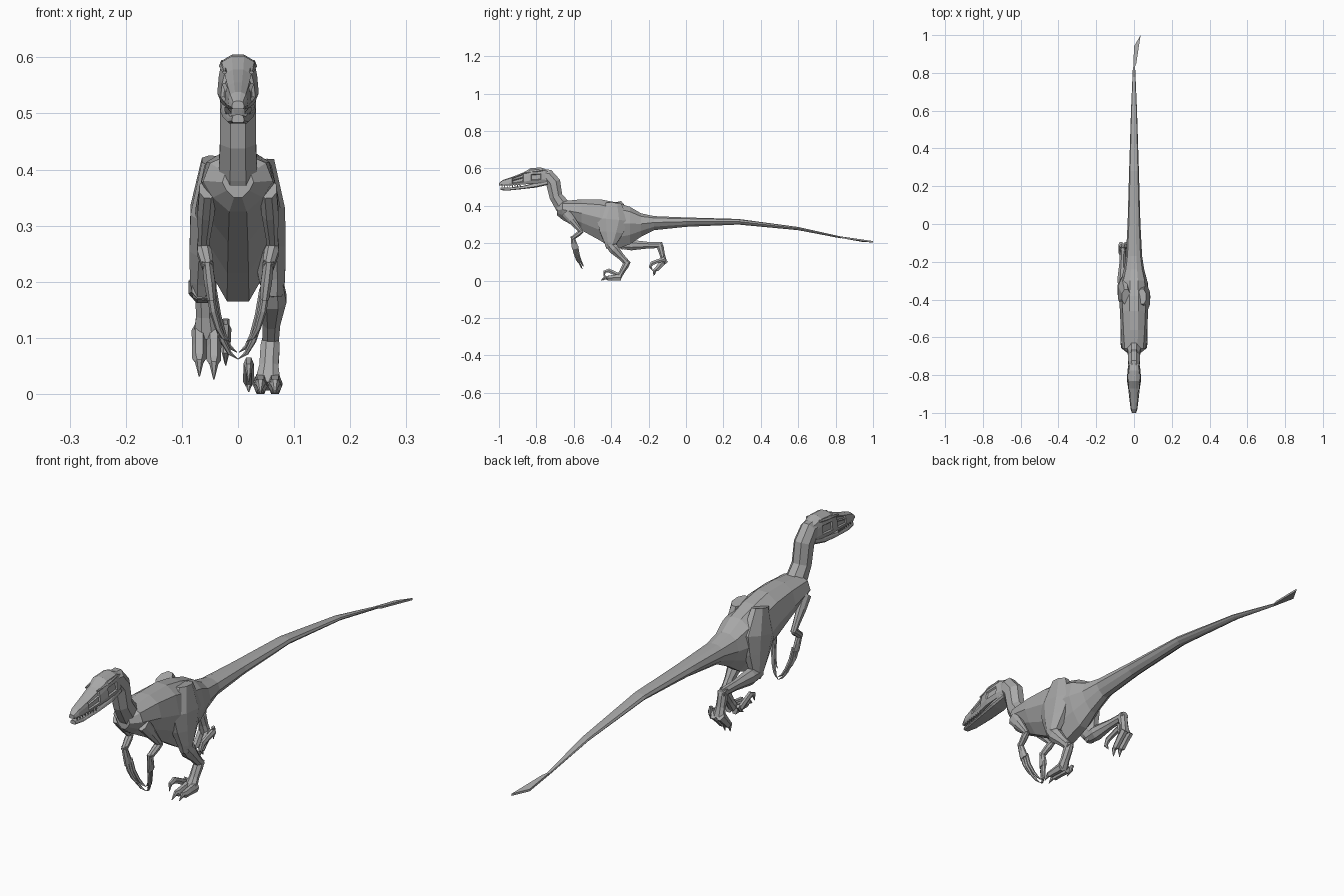
import bpy, bmesh
from math import cos, sin, pi, radians
from mathutils import Vector

cube = bpy.data.objects.get("Cube")
if cube:
    bpy.data.objects.remove(cube, do_unlink=True)

# One plain grey skin
skin = bpy.data.materials.new("grey_skin")
skin.use_nodes = True
grey = (0.4, 0.4, 0.4, 1)
skin.diffuse_color = grey
skin.node_tree.nodes["Principled BSDF"].inputs["Base Color"].default_value = grey


def finish(name, bm):
    """Turn a bmesh into a flat-shaded object."""
    bmesh.ops.recalc_face_normals(bm, faces=bm.faces)
    mesh = bpy.data.meshes.new(name)
    bm.to_mesh(mesh)
    bm.free()
    mesh.materials.append(skin)
    obj = bpy.data.objects.new(name, mesh)
    bpy.context.collection.objects.link(obj)
    return obj


def loft(bm, rings):
    """Skin a series of equal rings and cap both ends."""
    loops = [[bm.verts.new(p) for p in ring] for ring in rings]
    count = len(loops[0])
    for a, b in zip(loops, loops[1:]):
        for i in range(count):
            j = (i + 1) % count
            bm.faces.new((a[i], a[j], b[j], b[i]))
    bm.faces.new(loops[0])
    bm.faces.new(loops[-1])


def section(profile, y, top, bottom, half):
    """Symmetric cross-section facing along y."""
    side = [(half * w, y, bottom + (top - bottom) * t) for w, t in profile]
    return side + [(-x, y, z) for x, y, z in reversed(side)]


def tube(bm, points, sizes, sides=8):
    """Faceted tube through points; sizes are (width, depth)."""
    pts = [Vector(p) for p in points]
    start = pi / 2 - pi / sides
    rings = []
    for i, (p, (width, depth)) in enumerate(zip(pts, sizes)):
        tangent = (pts[min(i + 1, len(pts) - 1)] - pts[max(i - 1, 0)]).normalized()
        across = Vector((1, 0, 0))
        across = (across - tangent * across.dot(tangent)).normalized()
        deep = tangent.cross(across)
        k = 0.5 / cos(pi / sides)
        angles = [start + 2 * pi * n / sides for n in range(sides)]
        rings.append([p + across * width * k * cos(a) + deep * depth * k * sin(a)
                      for a in angles])
    loft(bm, rings)


def limb(name, a, b, steps, sides=8):
    """Straight limb segment; steps are (fraction, width, depth)."""
    a, b = Vector(a), Vector(b)
    bm = bmesh.new()
    tube(bm, [a.lerp(b, t) for t, w, d in steps], [(w, d) for t, w, d in steps], sides)
    return finish(name, bm)


# Body and tail in one long loft
body_profile = [(.25, 0), (.72, .25), (1, .55), (.8, .87), (.3, 1)]
body_rows = [
    (-.69, .40, .35, .028), (-.66, .425, .325, .062), (-.56, .435, .27, .07),
    (-.46, .435, .215, .075), (-.38, .42, .165, .078), (-.30, .395, .195, .07),
    (-.24, .36, .235, .054), (-.17, .345, .27, .043), (0, .338, .288, .034),
    (.28, .33, .30, .026), (.60, .287, .27, .016), (.83, .236, .226, .006),
]
bm = bmesh.new()
loft(bm, [section(body_profile, *row) for row in body_rows])
finish("body_and_tail", bm)

# Flat blade at the end of the tail, swept to one side
blade = [(-.004, .81, .235), (0, .94, .212), (.035, 1, .208), (.012, .85, .228)]
bm = bmesh.new()
loft(bm, [[(x, y, z + dz) for x, y, z in blade] for dz in (-.004, .004)])
finish("tail_tip", bm)

# Neck
bm = bmesh.new()
tube(bm, [(0, -.63, .37), (0, -.665, .405), (0, -.695, .45), (0, -.71, .525),
          (0, -.74, .56), (0, -.78, .565)],
     [(.07, .10), (.068, .08), (.064, .07), (.064, .078), (.06, .075), (.05, .06)])
finish("neck", bm)

# Skull with sunken eye sockets and snout openings
skull_profile = [(.8, 0), (1, .22), (.92, .6), (.78, .88), (.3, 1)]
skull_rows = [
    (-.73, .588, .525, .027), (-.775, .605, .522, .035), (-.83, .602, .518, .037),
    (-.87, .578, .514, .031), (-.93, .555, .51, .024), (-.98, .538, .508, .018),
    (-1, .522, .508, .011),
]
bm = bmesh.new()
loft(bm, [section(skull_profile, *row) for row in skull_rows])
bmesh.ops.recalc_face_normals(bm, faces=bm.faces)
for low, high, floor in ((-.83, -.77, .55), (-.93, -.87, .525)):
    hollow = [f for f in bm.faces
              if abs(f.normal.x) > .6 and low < f.calc_center_median().y < high
              and floor < f.calc_center_median().z < .575]
    bmesh.ops.inset_individual(bm, faces=hollow, thickness=.005, depth=-.005)
finish("skull", bm)

# Lower jaw
jaw_rows = [(-.74, .54, .512, .028), (-.80, .525, .498, .032),
            (-.87, .507, .49, .027), (-.95, .497, .482, .019), (-.992, .498, .484, .011)]
bm = bmesh.new()
loft(bm, [section(skull_profile, *row) for row in jaw_rows])
finish("lower_jaw", bm)

# Teeth along both sides of the upper jaw
bm = bmesh.new()
for side in (-1, 1):
    for i in range(8):
        y = -.985 + i * .014
        x = side * (.012 + i * .0015)
        tube(bm, [(x, y, .511), (x, y + .002, .499)], [(.004, .008), (.001, .001)], 4)
finish("teeth", bm)

# Brow ridges over the eyes
for side, word in ((1, "left"), (-1, "right")):
    limb(word + "_brow", (side * .027, -.765, .591), (side * .024, -.88, .573),
         [(0, .008, .008), (.4, .014, .012), (1, .006, .006)], 6)

# Arms, folded in front with long fingers curving inward
for side, word in ((1, "left"), (-1, "right")):
    shoulder = (side * .054, -.645, .365)
    elbow = (side * .062, -.56, .262)
    wrist = (side * .054, -.605, .228)
    limb(word + "_upper_arm", shoulder, elbow,
         [(0, .03, .05), (.4, .03, .042), (.8, .022, .028), (1.05, .02, .02)])
    limb(word + "_forearm", elbow, wrist,
         [(-.1, .02, .022), (.3, .026, .026), (1.1, .02, .022)])
    limb(word + "_hand", wrist, (side * .047, -.592, .17),
         [(-.15, .018, .02), (.5, .02, .03), (1, .016, .036)])
    bm = bmesh.new()
    for i, reach in enumerate((.75, 1, .9)):
        base = Vector((side * (.05 - i * .003), -.602 + i * .01, .185))
        path = [(0, 0, 0), (-.008, .008, -.05), (-.02, .022, -.09),
                (-.032, .032, -.112), (-.047, .038, -.123)]
        points = [base + Vector((side * x, y, z)) * reach for x, y, z in path]
        tube(bm, points, [(.011, .012), (.012, .012), (.01, .01), (.007, .008),
                          (.001, .001)], 6)
    finish(word + "_fingers", bm)


# Legs: one planted forward, one lifted behind
def leg(word, side, knee, ankle, ball, pitch):
    limb(word + "_thigh", (side * .042, -.385, .415), knee,
         [(0, .045, .08), (.4, .068, .17), (.7, .058, .125), (.95, .046, .066),
          (1.08, .03, .04)])
    limb(word + "_shin", knee, ankle,
         [(-.1, .036, .04), (.2, .05, .056), (.65, .032, .036), (1.08, .028, .03)])
    limb(word + "_ankle_bone", ankle, ball,
         [(-.15, .026, .028), (.15, .034, .036), (.6, .034, .028), (1.05, .048, .03)])

    tilt = radians(pitch)
    ahead = Vector((0, -cos(tilt), -sin(tilt)))
    up = Vector((0, -sin(tilt), cos(tilt)))

    def toe(bm, offset, path, sizes):
        base = Vector(ball) + Vector((side * offset, 0, 0))
        tube(bm, [base + ahead * f + up * u for f, u in path], sizes, 6)

    # Two walking toes with claws
    bm = bmesh.new()
    for offset, size in ((-.013, 1), (.013, .92)):
        toe(bm, offset, [(-.012, 0), (.03 * size, -.002), (.06 * size, -.004),
                         (.072 * size, 0), (.095 * size, -.017)],
            [(.024, .036), (.022, .028), (.022, .024), (.014, .018), (.002, .002)])
    finish(word + "_toes", bm)

    # Raised sickle claw on the inner side, with a small hind claw
    bm = bmesh.new()
    toe(bm, -.034, [(-.01, .005), (.03, .026), (.052, .036), (.074, .03), (.08, .004)],
        [(.018, .022), (.016, .02), (.016, .022), (.012, .016), (.002, .002)])
    toe(bm, -.034, [(-.02, .02), (-.005, -.002), (.012, -.014)],
        [(.012, .014), (.01, .012), (.002, .002)])
    finish(word + "_sickle_claw", bm)


leg("left", 1, (.062, -.405, .19), (.058, -.315, .095), (.053, -.36, .018), 0)
leg("right", -1, (-.064, -.33, .19), (-.06, -.14, .19), (-.056, -.118, .105), 45)
